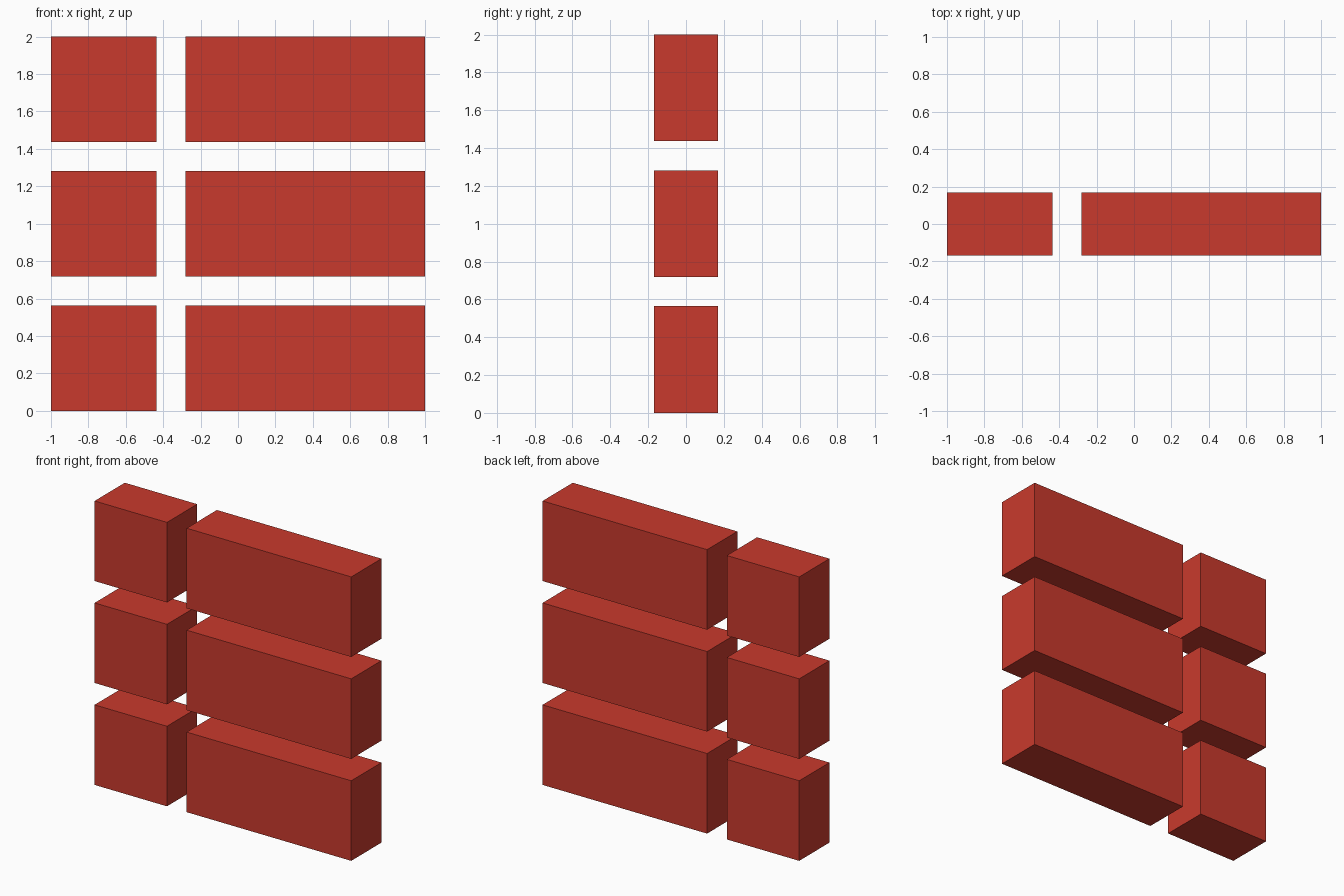
import bpy

if "Cube" in bpy.data.objects:
    bpy.data.objects.remove(bpy.data.objects["Cube"])

# One flat red for every block
red = bpy.data.materials.new("red")
red.diffuse_color = (0.584, 0.042, 0.026, 1.0)
red.use_nodes = True
red.node_tree.nodes["Principled BSDF"].inputs["Base Color"].default_value = red.diffuse_color

BLOCK_H = 0.564
ROW_STEP = 0.718
DEPTH = 0.336


def block(name, x0, x1, z0):
    bpy.ops.mesh.primitive_cube_add(size=1, location=((x0 + x1) / 2, 0, z0 + BLOCK_H / 2))
    ob = bpy.context.object
    ob.name = name
    ob.scale = (x1 - x0, DEPTH, BLOCK_H)
    bpy.ops.object.transform_apply(location=False, rotation=False, scale=True)
    ob.data.materials.append(red)


# Three rows: a square bullet block on the left, a long bar on the right
for i, row in enumerate(("bottom", "middle", "top")):
    z = i * ROW_STEP
    block(f"{row}_square_block", -1.0, -0.436, z)
    block(f"{row}_long_bar", -0.282, 1.0, z)
